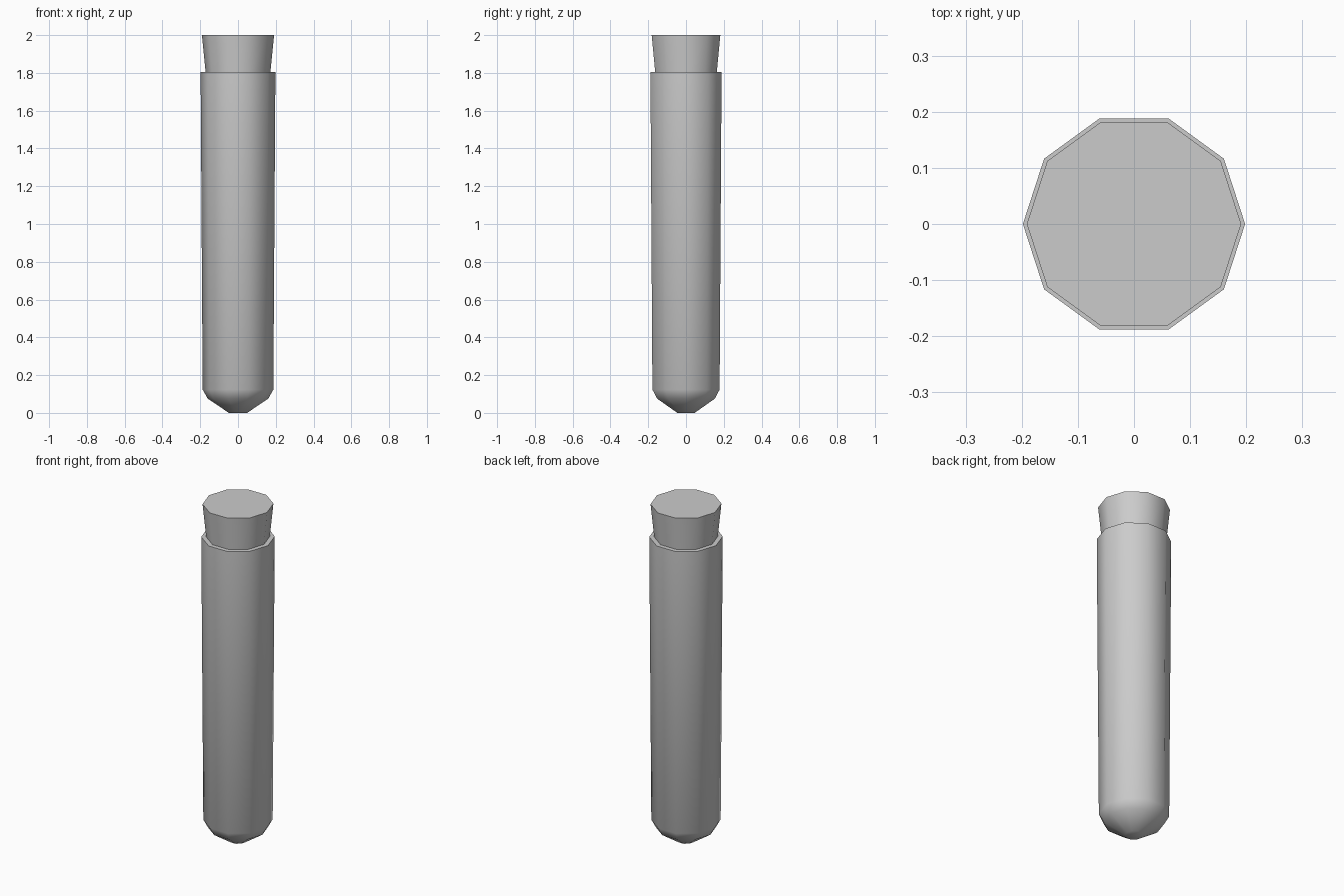
import bpy, bmesh, math

if "Cube" in bpy.data.objects:
    bpy.data.objects.remove(bpy.data.objects["Cube"])

SIDES = 10


def lathe(name, profile):
    """Closed ten-sided solid from (radius, height) points, capped at both ends."""
    bm = bmesh.new()
    rings = []
    for r, z in profile:
        rings.append([bm.verts.new((r * math.cos(2 * math.pi * i / SIDES),
                                    r * math.sin(2 * math.pi * i / SIDES), z))
                      for i in range(SIDES)])
    for low, high in zip(rings, rings[1:]):
        for i in range(SIDES):
            j = (i + 1) % SIDES
            bm.faces.new((low[i], low[j], high[j], high[i]))
    bm.faces.new(rings[0][::-1])
    bm.faces.new(rings[-1])
    mesh = bpy.data.meshes.new(name)
    bm.to_mesh(mesh)
    bm.free()
    obj = bpy.data.objects.new(name, mesh)
    bpy.context.collection.objects.link(obj)
    bpy.ops.object.select_all(action='DESELECT')
    obj.select_set(True)
    bpy.context.view_layer.objects.active = obj
    bpy.ops.object.shade_smooth_by_angle(angle=math.radians(45))
    return obj


# Tube: rounded bottom, slightly flared wall, flat rim
lathe("tube", [(0.048, 0), (0.16, 0.075), (0.187, 0.123), (0.198, 1.805)])

# Stopper: tapered plug seated just inside the rim
lathe("stopper", [(0.168, 1.77), (0.191, 2.0)])
